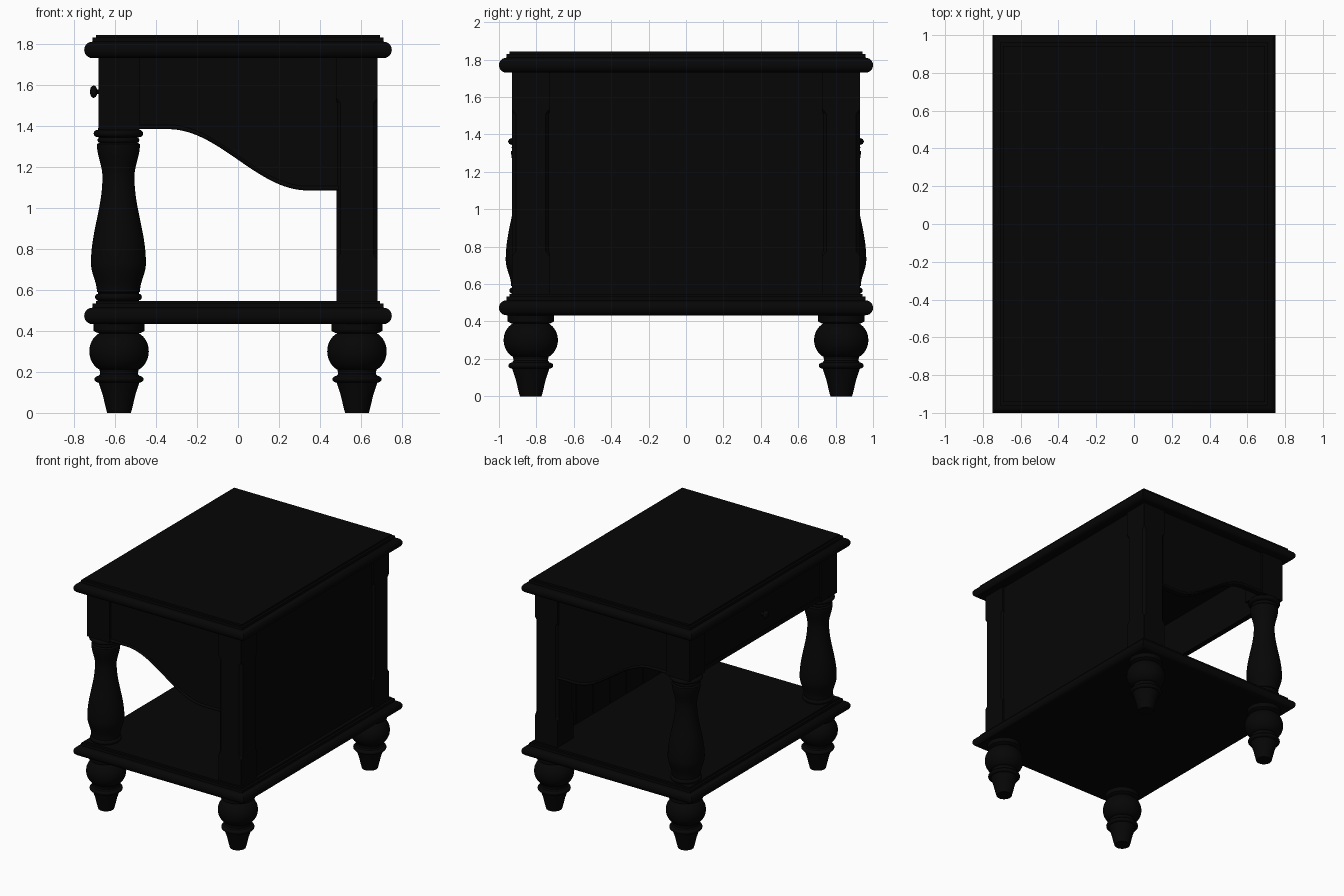
import bpy, bmesh, math
from mathutils import Matrix

cube = bpy.data.objects.get("Cube")
if cube:
    bpy.data.objects.remove(cube, do_unlink=True)

black = bpy.data.materials.new("black paint")
black.use_nodes = True
black.diffuse_color = (0.0018, 0.0018, 0.0018, 1)
black.node_tree.nodes["Principled BSDF"].inputs["Base Color"].default_value = black.diffuse_color


def finish(name, bm, smooth=False):
    bmesh.ops.recalc_face_normals(bm, faces=bm.faces)
    mesh = bpy.data.meshes.new(name)
    bm.to_mesh(mesh)
    bm.free()
    mesh.materials.append(black)
    obj = bpy.data.objects.new(name, mesh)
    bpy.context.collection.objects.link(obj)
    if smooth:
        bpy.ops.object.select_all(action='DESELECT')
        obj.select_set(True)
        bpy.context.view_layer.objects.active = obj
        bpy.ops.object.shade_smooth_by_angle(angle=math.radians(40))
    return obj


def loft(name, rings, smooth=False):
    """Skin a stack of closed rings and cap both ends."""
    bm = bmesh.new()
    loops = [[bm.verts.new(p) for p in ring] for ring in rings]
    for a, b in zip(loops, loops[1:]):
        for i in range(len(a)):
            j = (i + 1) % len(a)
            bm.faces.new((a[i], a[j], b[j], b[i]))
    bm.faces.new(loops[0])
    bm.faces.new(loops[-1])
    return finish(name, bm, smooth)


def box(name, x0, x1, y0, y1, z0, z1):
    return loft(name, [[(x0, y0, z), (x1, y0, z), (x1, y1, z), (x0, y1, z)] for z in (z0, z1)])


def turned(name, profile, x, y, sides=40):
    angles = [math.tau * i / sides for i in range(sides)]
    return loft(name, [[(x + r * math.cos(a), y + r * math.sin(a), z) for a in angles]
                       for r, z in profile], True)


def arc(radius, z, bulge, half, steps=8, sweep=math.pi):
    """Rounded bead centred on z; a smaller sweep cuts off its ends."""
    return [(radius + bulge * math.cos(t), z + half * math.sin(t))
            for t in (sweep * (i / steps - 0.5) for i in range(steps + 1))]


def eased(a, b, steps=10):
    """Soft S-curve of a turned profile from a to b."""
    return [(a[0] + (b[0] - a[0]) * (0.5 - 0.5 * math.cos(math.pi * i / steps)),
             a[1] + (b[1] - a[1]) * i / steps) for i in range(steps + 1)]


# Moulded slabs: bullnose edge with two small steps above
def slab(name, z):
    outline = [(0.04 - d, h) for d, h in arc(0, z + 0.04, 0.04, 0.04, 12)]
    outline += [(0.04, z + 0.1), (0.057, z + 0.1), (0.057, z + 0.113)]
    return loft(name, [[(sx * (0.75 - d), sy * (1 - d), h)
                        for sx, sy in ((-1, -1), (1, -1), (1, 1), (-1, 1))]
                       for d, h in outline], True)


slab("shelf", 0.433)
slab("top", 1.73)

# Turned feet
foot = [(0.058, 0), (0.066, 0.03), (0.08, 0.09), (0.1, 0.15)]
foot += arc(0.1, 0.164, 0.02, 0.016) + [(0.092, 0.19), (0.095, 0.212)]
foot += arc(0.055, 0.3, 0.09, 0.1, 16, 2.16) + [(0.11, 0.392), (0.124, 0.4), (0.124, 0.437)]
# Turned columns
column = [(0.105, 0.54)] + arc(0.1, 0.565, 0.014, 0.016) + [(0.1, 0.588)]
column += eased((0.105, 0.59), (0.134, 0.73)) + eased((0.134, 0.73), (0.078, 1.15), 16)[1:]
column += eased((0.078, 1.15), (0.105, 1.31))[1:]
column += arc(0.092, 1.33, 0.01, 0.012) + arc(0.1, 1.362, 0.021, 0.018) + [(0.1, 1.39)]


def post(name, x, y):
    """Square post with stopped chamfers on its four edges."""
    rings = []
    for z, c in ((0.54, 0.0005), (0.75, 0.0005), (0.775, 0.02),
                 (1.51, 0.02), (1.535, 0.0005), (1.74, 0.0005)):
        h, k = 0.1, 0.1 - c
        rings.append([(x + u, y + v, z) for u, v in
                      ((h, -k), (h, k), (k, h), (-k, h), (-h, k), (-h, -k), (-k, -h), (k, -h))])
    return loft(name, rings)


def apron_edge(x):
    t = min(1, max(0, (x + 0.34) / 0.68))
    return 1.384 - 0.299 * (0.5 - 0.5 * math.cos(math.pi * t))


# Shaped end apron with a bead along its curved lower edge
def apron(name, side):
    xs = [-0.49 + 0.98 * i / 48 for i in range(49)]
    outline = [(x, apron_edge(x)) for x in xs] + [(0.49, 1.74), (-0.49, 1.74)]
    loft(name, [[(x, side * y, z) for x, z in outline] for y in (0.87, 0.915)])
    rings = []
    for x in xs:
        rings.append([(x, side * (0.915 + 0.011 * math.cos(a)), apron_edge(x) + 0.01 + 0.011 * math.sin(a))
                      for a in (math.tau * i / 10 for i in range(10))])
    loft(name + "_bead", rings, True)


for side, end in ((-1, "front"), (1, "back")):
    y = side * 0.83
    for x, hand in ((-0.58, "right"), (0.58, "left")):
        turned(f"{end}_{hand}_foot", foot, x, y)
    turned(f"{end}_column", column, -0.583, y)
    box(f"{end}_column_block", -0.68, -0.48, y - 0.1, y + 0.1, 1.38, 1.74)
    post(f"{end}_post", 0.58, y)
    apron(f"{end}_apron", side)

# Closed side: flat outer panel lined with vertical boards
box("side_panel", 0.62, 0.665, -0.74, 0.74, 0.54, 1.74)
boards = 7
width = 1.46 / boards
for i in range(boards):
    y = -0.73 + i * width
    box(f"lining_board_{i + 1}", 0.6, 0.625, y + 0.004, y + width - 0.004, 0.54, 1.74)

# Drawer side, open underneath: backing, rails and drawer front
box("drawer_backing", -0.65, -0.63, -0.74, 0.74, 1.39, 1.74)
box("lower_rail", -0.668, -0.64, -0.74, 0.74, 1.385, 1.42)
box("upper_rail", -0.668, -0.64, -0.74, 0.74, 1.71, 1.74)
box("drawer_front", -0.672, -0.64, -0.722, 0.722, 1.426, 1.704)

# Drawer knob
knob = turned("drawer_knob", [(0.018, 0), (0.012, 0.008), (0.012, 0.016)]
              + arc(0.006, 0.034, 0.024, 0.017, 10), 0, 0, 24)
knob.data.transform(Matrix.Translation((-0.67, 0, 1.566)) @ Matrix.Rotation(-math.pi / 2, 4, 'Y'))
